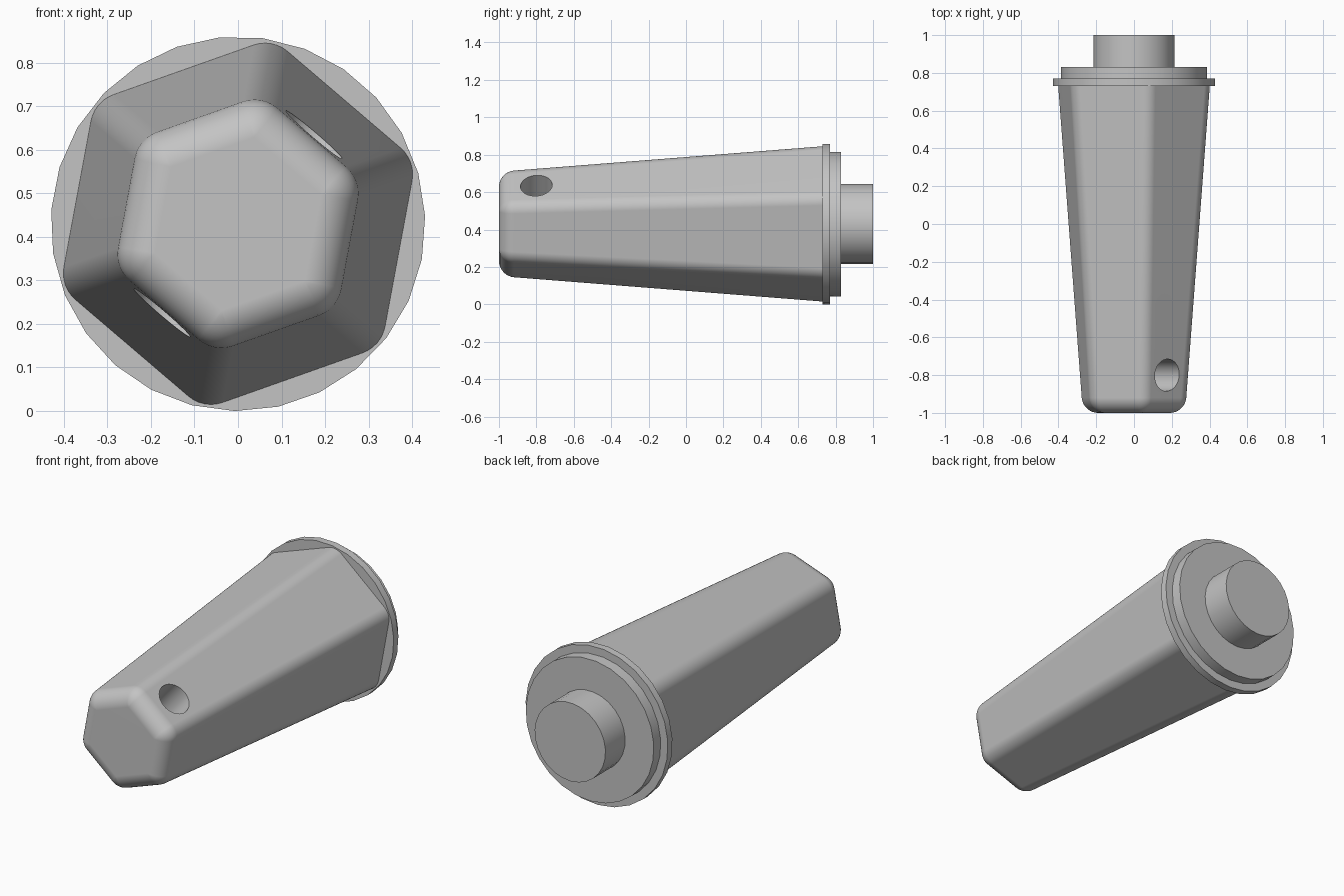
import bpy, bmesh
from math import sin, cos, pi, radians, sqrt

CENTRE_Z = 0.43
TURN = radians(19.5)      # direction of the first hexagon corner
ROUND = 0.08              # fillet radius
TIP_Y, NECK_Y = -1.0, 0.73

if "Cube" in bpy.data.objects:
    bpy.data.objects.remove(bpy.data.objects["Cube"])

grey = bpy.data.materials.new("plain_grey")
grey.use_nodes = True
grey.diffuse_color = (0.55, 0.55, 0.55, 1)
grey.node_tree.nodes["Principled BSDF"].inputs["Base Color"].default_value = grey.diffuse_color


def loft(name, rings):
    """Skin a stack of equal-length rings and cap both ends."""
    bm = bmesh.new()
    loops = [[bm.verts.new(p) for p in ring] for ring in rings]
    n = len(loops[0])
    for a, b in zip(loops, loops[1:]):
        for i in range(n):
            j = (i + 1) % n
            bm.faces.new((a[i], a[j], b[j], b[i]))
    bm.faces.new(loops[0])
    bm.faces.new(loops[-1])
    bmesh.ops.remove_doubles(bm, verts=bm.verts, dist=0.0005)
    bmesh.ops.recalc_face_normals(bm, faces=bm.faces)
    mesh = bpy.data.meshes.new(name)
    bm.to_mesh(mesh)
    bm.free()
    mesh.materials.append(grey)
    obj = bpy.data.objects.new(name, mesh)
    bpy.context.collection.objects.link(obj)
    return obj


def select(obj):
    bpy.ops.object.select_all(action='DESELECT')
    obj.select_set(True)
    bpy.context.view_layer.objects.active = obj


def smooth(obj):
    select(obj)
    bpy.ops.object.shade_smooth_by_angle(angle=radians(35))


def hexagon(y, rho, steps=6):
    """Rounded hexagon at y; its size follows the taper, rho rounds the corners."""
    corner = 0.301 + 0.08 * (y - TIP_Y - ROUND)
    reach = corner - ROUND * 2 / sqrt(3)
    ring = []
    for k in range(6):
        mid = TURN + k * pi / 3
        for s in range(steps + 1):
            a = mid + (s / steps - 0.5) * pi / 3
            ring.append((reach * cos(mid) + rho * cos(a), y,
                         CENTRE_Z + reach * sin(mid) + rho * sin(a)))
    return ring


def disc(name, radius, y0, y1, sides=27):
    angles = [radians(2.4) + 2 * pi * i / sides for i in range(sides)]
    return loft(name, [[(radius * cos(a), y, CENTRE_Z + radius * sin(a)) for a in angles]
                       for y in (y0, y1)])


# Tapered hexagonal grip with a filleted tip
fillet = [hexagon(TIP_Y + ROUND * (1 - cos(t)), ROUND * sin(t))
          for t in [i * pi / 16 for i in range(9)]]
grip = loft("tapered_grip", fillet + [hexagon(NECK_Y, ROUND)])

# Cross hole drilled through two opposite sides near the tip
bpy.ops.mesh.primitive_cylinder_add(vertices=32, radius=0.085, depth=1.2,
                                    location=(0, -0.8, CENTRE_Z),
                                    rotation=(0, pi / 2 - radians(49.5), 0))
drill = bpy.context.object
drill.name = "hole_cutter"
drill.hide_render = True
drill.data.materials.append(grey)
cut = grip.modifiers.new("cross_hole", 'BOOLEAN')
cut.operation = 'DIFFERENCE'
cut.solver = 'EXACT'
cut.object = drill
select(grip)
bpy.ops.object.modifier_apply(modifier=cut.name)
bpy.data.objects.remove(drill)
smooth(grip)
flat = grip.modifiers.new("even_shading", 'WEIGHTED_NORMAL')
flat.keep_sharp = True

# Stepped round end: thin flange, collar and plug
for part in (("flange", 0.43, NECK_Y, 0.77),
             ("collar", 0.387, 0.77, 0.83),
             ("plug", 0.214, 0.83, 1.0)):
    smooth(disc(*part))
